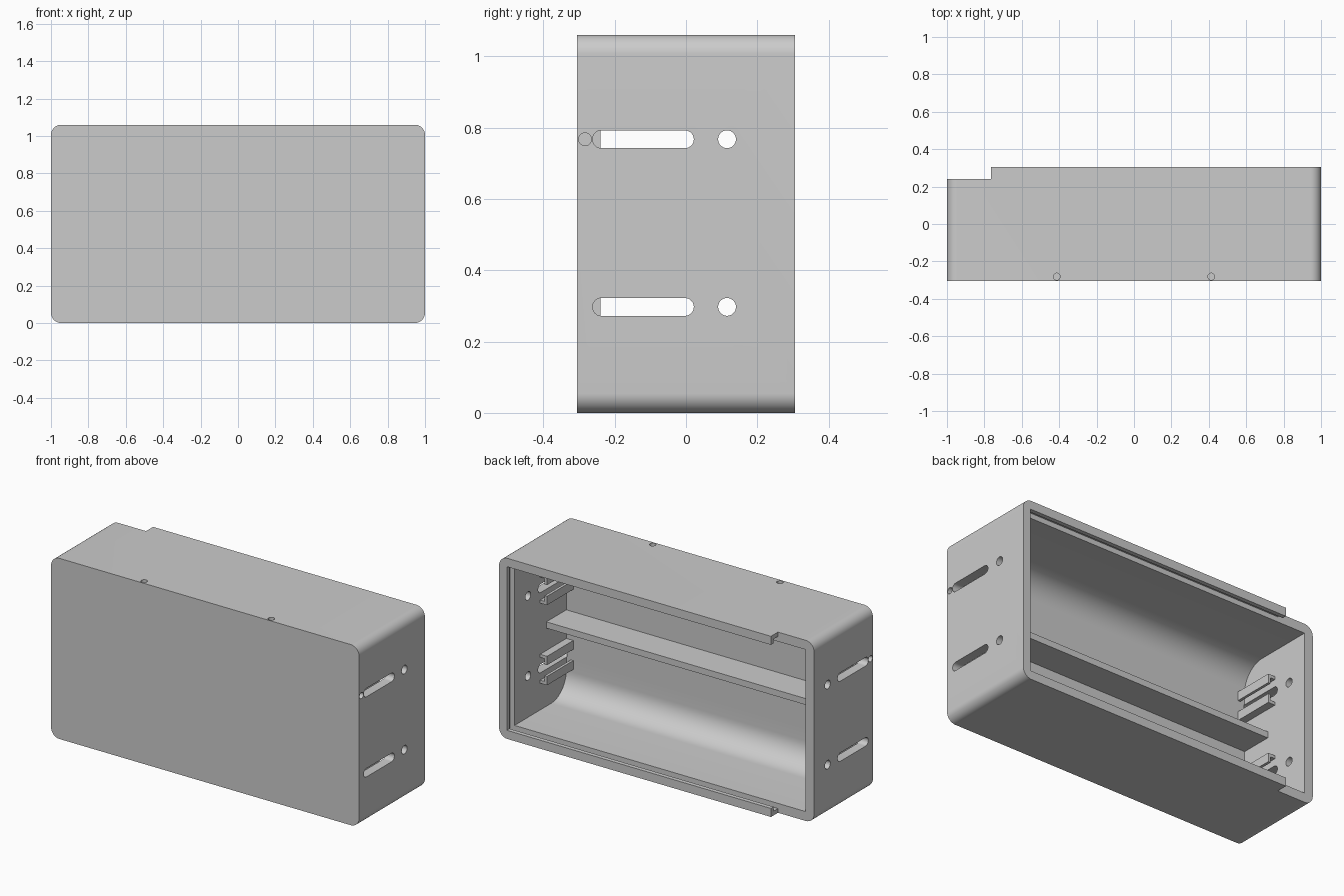
import bpy, bmesh, math
from mathutils import Vector

if "Cube" in bpy.data.objects:
    bpy.data.objects.remove(bpy.data.objects["Cube"])

grey = bpy.data.materials.new("light_grey")
grey.diffuse_color = (0.6, 0.6, 0.6, 1)
grey.use_nodes = True
grey.node_tree.nodes["Principled BSDF"].inputs["Base Color"].default_value = grey.diffuse_color

def prism(name, pts, axis, a, b):
    """Extrude a 2D outline along an axis: x uses (y,z), y uses (x,z), z uses (x,y)."""
    place = {"x": lambda p, t: (t, p[0], p[1]),
             "y": lambda p, t: (p[0], t, p[1]),
             "z": lambda p, t: (p[0], p[1], t)}[axis]
    bm = bmesh.new()
    face = bm.faces.new([bm.verts.new(place(p, a)) for p in pts])
    ext = bmesh.ops.extrude_face_region(bm, geom=[face])
    move = Vector(place((0, 0), b - a))
    bmesh.ops.translate(bm, vec=move, verts=[v for v in ext["geom"] if isinstance(v, bmesh.types.BMVert)])
    bmesh.ops.recalc_face_normals(bm, faces=bm.faces)
    me = bpy.data.meshes.new(name)
    bm.to_mesh(me)
    bm.free()
    me.materials.append(grey)
    ob = bpy.data.objects.new(name, me)
    bpy.context.collection.objects.link(ob)
    return ob

def box(name, x, y, z):
    return prism(name, [(x[0], z[0]), (x[1], z[0]), (x[1], z[1]), (x[0], z[1])], "y", *y)

def arc(cx, cy, r, a0, a1, n=12):
    return [(cx + r * math.cos(math.radians(a0 + (a1 - a0) * i / n)),
             cy + r * math.sin(math.radians(a0 + (a1 - a0) * i / n))) for i in range(n + 1)]

def circle(cx, cy, r):
    return arc(cx, cy, r, 0, 360, 28)[:-1]

def cut(target, cutter):
    m = target.modifiers.new("cut", "BOOLEAN")
    m.operation, m.solver, m.object = "DIFFERENCE", "EXACT", cutter
    bpy.context.view_layer.objects.active = target
    bpy.ops.object.modifier_apply(modifier=m.name)
    bpy.data.objects.remove(cutter)

H, D, R = 1.06, 0.305, 0.055

# rounded housing block
outline = (arc(1 - R, R, R, -90, 0) + arc(1 - R, H - R, R, 0, 90)
           + arc(-1 + R, H - R, R, 90, 180) + arc(-1 + R, R, R, 180, 270))
housing = prism("housing", outline, "y", -D, D)

# cavity, open at the back, filleted where floor and ceiling meet the front wall
F, Y0, W = 0.14, -0.24, 0.055
cavity = ([(0.26, W)] + [(0.26, H - W)] + arc(Y0 + F, H - W - F, F, 90, 180)
          + arc(Y0 + F, W + F, F, 180, 270))
cut(housing, prism("cavity", cavity, "x", -1 + W, 1 - W))

# sliding lid groove, lid opening, and lowered left end
cut(housing, box("groove", (-1.1, 0.975), (0.24, 0.28), (0.025, H - 0.025)))
cut(housing, box("opening", (-1.1, 0.95), (0.265, 0.4), (0.05, H - 0.05)))
cut(housing, box("notch", (-1.1, -0.765), (0.24, 0.4), (-0.1, H + 0.1)))

# slots and holes in both ends
for s in (-1, 1):
    for z in (0.297, 0.767):
        slot = arc(-0.003, z, 0.025, -90, 90) + arc(-0.237, z, 0.025, 90, 270)
        cut(housing, prism("slot", slot, "x", s * 0.94, s * 1.1))
        cut(housing, prism("hole", circle(0.115, z, 0.025), "x", s * 0.9, s * 1.1))
    cut(housing, prism("side_pin", circle(-0.283, 0.767, 0.018), "x", s * 0.94, s * 1.1))
    cut(housing, prism("top_pin", circle(s * 0.413, -0.281, 0.018), "z", H - 0.06, H + 0.1))

# smooth only the rounded surfaces
bpy.ops.object.select_all(action="DESELECT")
housing.select_set(True)
bpy.context.view_layer.objects.active = housing
bpy.ops.object.shade_smooth_by_angle(angle=math.radians(25))

# shelf between the end walls
box("shelf", (-0.95, 0.95), (-0.245, -0.055), (0.513, 0.55))

# hooked rails above and below every slot, lips facing the slot
for s, side in ((-1, "left"), (1, "right")):
    for z, row in ((0.297, "lower"), (0.767, "upper")):
        for k, part in ((-1, "bottom"), (1, "top")):
            hook = [(0.95, 0.085), (0.9, 0.085), (0.9, 0.033), (0.916, 0.033), (0.916, 0.067), (0.95, 0.067)]
            prism(f"{side}_{row}_{part}_rail", [(s * x, z + k * h) for x, h in hook], "y", -0.245, 0.003)
